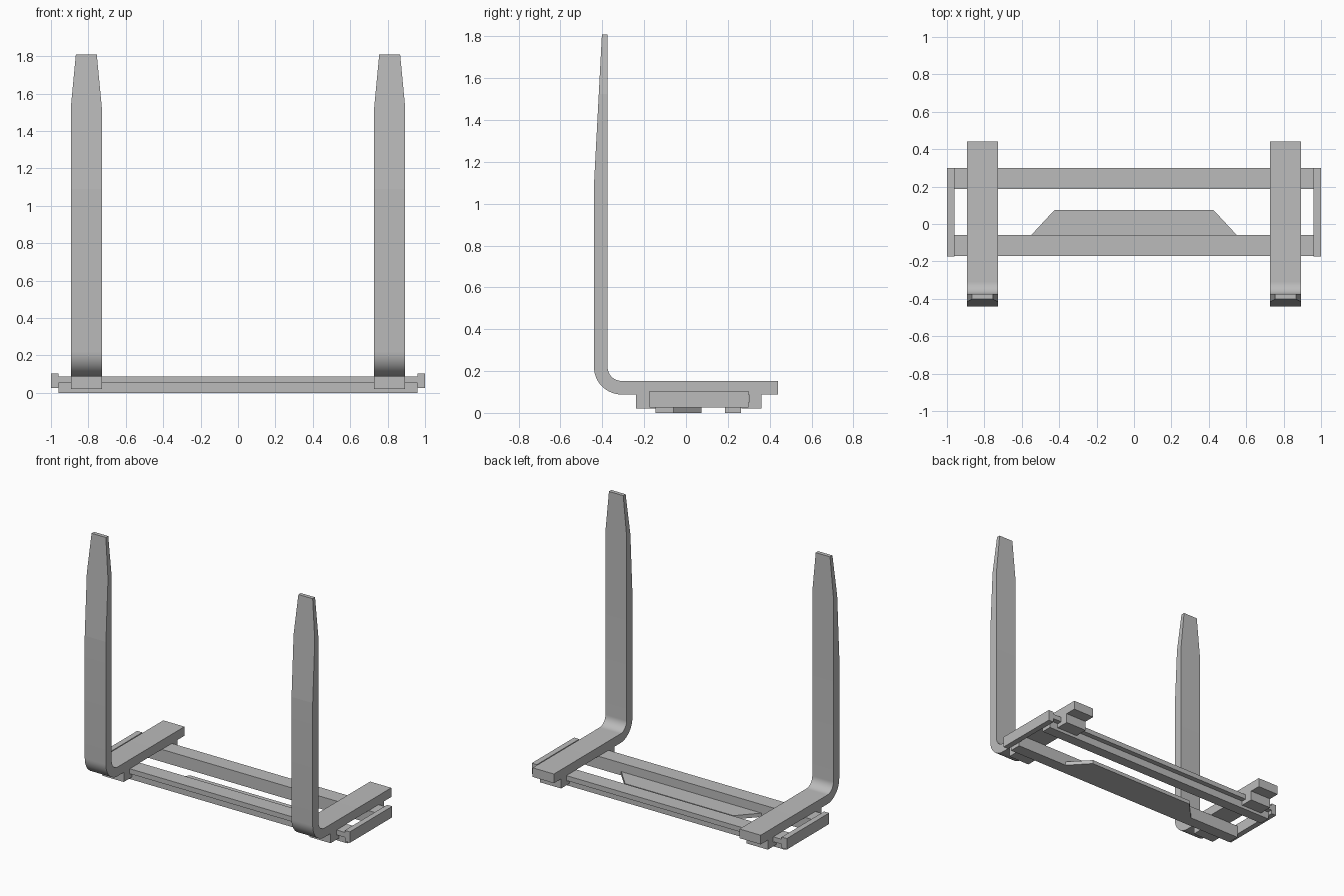
import bpy, bmesh, math

cube = bpy.data.objects.get("Cube")
if cube:
    bpy.data.objects.remove(cube, do_unlink=True)

grey = bpy.data.materials.new("steel grey")
grey.use_nodes = True
COLOUR = (0.5, 0.5, 0.5, 1)
grey.diffuse_color = COLOUR
grey.node_tree.nodes["Principled BSDF"].inputs["Base Color"].default_value = COLOUR


def add_rings(name, rings):
    """Closed solid made by joining matching rings of points."""
    bm = bmesh.new()
    loops = [[bm.verts.new(p) for p in ring] for ring in rings]
    n = len(loops[0])
    for a, b in zip(loops, loops[1:]):
        for i in range(n):
            j = (i + 1) % n
            bm.faces.new((a[i], a[j], b[j], b[i]))
    bm.faces.new(loops[0])
    bm.faces.new(loops[-1])
    bmesh.ops.recalc_face_normals(bm, faces=bm.faces)
    mesh = bpy.data.meshes.new(name)
    bm.to_mesh(mesh)
    bm.free()
    mesh.materials.append(grey)
    obj = bpy.data.objects.new(name, mesh)
    bpy.context.collection.objects.link(obj)
    return obj


def extrude_x(name, profile, x0, x1):
    return add_rings(name, [[(x, y, z) for y, z in profile] for x in (x0, x1)])


def box_profile(y0, y1, z0, z1):
    return [(y0, z0), (y1, z0), (y1, z1), (y0, z1)]


# Heights and widths
BAR_TOP, LIP = 0.088, 0.053
FORK_TOP, FORK_X, HALF = 0.153, 0.811, 0.083

# Lipped carriage bars
front_bar = [(-0.145, 0), (-0.06, 0), (-0.06, BAR_TOP), (-0.172, BAR_TOP),
             (-0.172, LIP), (-0.145, LIP)]
rear_bar = [(0.187, 0), (0.263, 0), (0.263, LIP), (0.299, LIP),
            (0.299, BAR_TOP), (0.187, BAR_TOP)]
extrude_x("front_bar", front_bar, -0.96, 0.96)
extrude_x("rear_bar", rear_bar, -0.96, 0.96)

# Tapered plate behind the front bar
outline = [(-0.55, -0.06), (0.55, -0.06), (0.425, 0.075), (-0.425, 0.075)]
add_rings("tapered_plate", [[(x, y, z) for x, y in outline] for z in (0, 0.027)])

# Hooks that grip the bar lips
front_hook = [(-0.24, 0.02), (-0.147, 0.02), (-0.147, 0.05), (-0.174, 0.05),
              (-0.174, BAR_TOP), (-0.24, BAR_TOP)]
rear_hook = [(0.36, 0.02), (0.265, 0.02), (0.265, 0.05), (0.301, 0.05),
             (0.301, BAR_TOP), (0.36, BAR_TOP)]

# Fork stations: outer point, inner point, half width
stations = [((0.44, BAR_TOP), (0.44, FORK_TOP), HALF)]
CY, CZ, R_OUT, R_IN, STEPS = -0.308, 0.22, 0.132, 0.067, 14
for i in range(STEPS + 1):
    a = math.pi / 2 * i / STEPS
    s, c = math.sin(a), math.cos(a)
    stations.append(((CY - R_OUT * s, CZ - R_OUT * c),
                     (CY - R_IN * s, CZ - R_IN * c), HALF))
for z, y_out, half in ((1.09, -0.44, HALF), (1.524, -0.417, HALF), (1.808, -0.402, 0.056)):
    stations.append(((y_out, z), (-0.375, z), half))

for side, sx in (("left", 1), ("right", -1)):
    x = sx * FORK_X
    rings = [[(x - h, *o), (x + h, *o), (x + h, *n), (x - h, *n)] for o, n, h in stations]
    fork = add_rings(side + "_fork", rings)
    bpy.ops.object.select_all(action="DESELECT")
    fork.select_set(True)
    bpy.context.view_layer.objects.active = fork
    bpy.ops.object.shade_smooth_by_angle(angle=math.radians(20))
    # Keep the tapered tip faceted
    for face in fork.data.polygons:
        if face.center.z > 1.0:
            face.use_smooth = False

    extrude_x(side + "_front_hook", front_hook, x - HALF, x + HALF)
    extrude_x(side + "_rear_hook", rear_hook, x - HALF, x + HALF)
    # End plate closing the carriage
    extrude_x(side + "_end_plate", box_profile(-0.175, 0.299, 0.026, 0.104),
              sx * 0.96, sx * 1.0)
